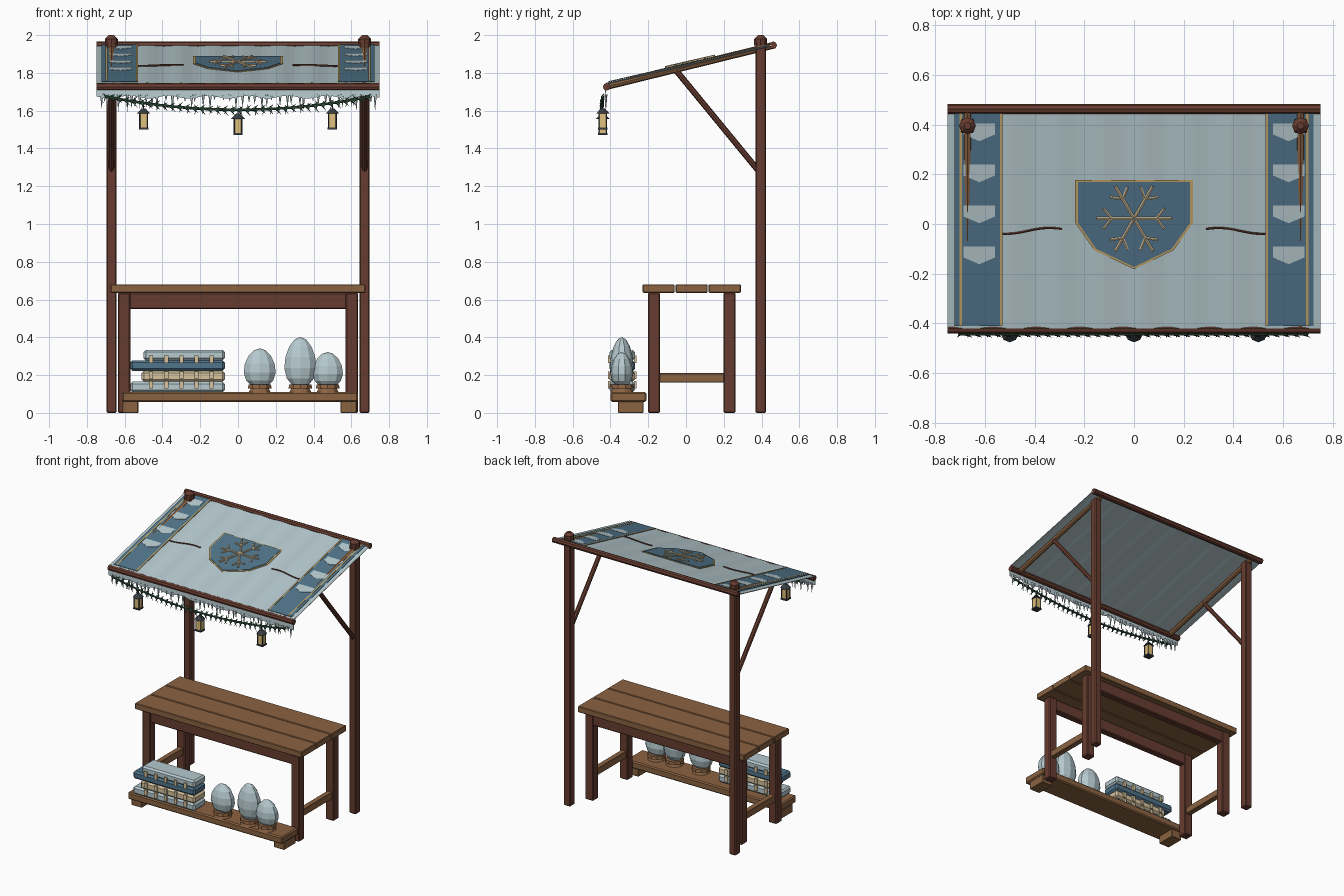
import bpy, bmesh, math, random
from mathutils import Vector, Matrix

random.seed(4)
cube = bpy.data.objects.get("Cube")
if cube:
    bpy.data.objects.remove(cube, do_unlink=True)


def material(name, code):
    rgb = [(int(code[i:i + 2], 16) / 255) ** 2.2 for i in (0, 2, 4)] + [1]
    m = bpy.data.materials.new(name)
    m.use_nodes = True
    m.diffuse_color = rgb
    m.node_tree.nodes["Principled BSDF"].inputs["Base Color"].default_value = rgb
    return m


CLOTH = material("pale cloth", "b4c8cd")
BLUE = material("blue cloth", "51748a")
GOLD = material("gold trim", "c2a468")
DARK = material("dark wood", "673f34")
WOOD = material("light wood", "8a6344")
GREEN = material("pine green", "34523f")
METAL = material("dark metal", "3a4046")
GLOW = material("lantern glow", "dfbf7c")
STRAW = material("straw", "d6c29c")
ICE = material("ice", "c6d8de")


# Shape helpers: each adds to a bmesh, finish() turns it into an object
def finish(name, bm, mat, bevel=0):
    bmesh.ops.recalc_face_normals(bm, faces=bm.faces)
    mesh = bpy.data.meshes.new(name)
    bm.to_mesh(mesh)
    bm.free()
    mesh.materials.append(mat)
    ob = bpy.data.objects.new(name, mesh)
    bpy.context.scene.collection.objects.link(ob)
    if bevel:
        mod = ob.modifiers.new("bevel", "BEVEL")
        mod.width = bevel
        mod.segments = 1
    return ob


def add_box(bm, x, y, z):
    size = [b - a for a, b in (x, y, z)]
    mid = [(a + b) / 2 for a, b in (x, y, z)]
    bmesh.ops.create_cube(bm, size=1, matrix=Matrix.Translation(mid) @ Matrix.Diagonal(size + [1]))


def box(name, x, y, z, mat, bevel=0.006):
    bm = bmesh.new()
    add_box(bm, x, y, z)
    return finish(name, bm, mat, bevel)


def add_rod(bm, a, b, r, tip=None, sides=8):
    a, b = Vector(a), Vector(b)
    d = b - a
    m = Matrix.Translation((a + b) / 2) @ d.to_track_quat("Z", "Y").to_matrix().to_4x4()
    bmesh.ops.create_cone(bm, cap_ends=True, segments=sides, radius1=r,
                          radius2=r if tip is None else tip, depth=d.length, matrix=m)


def rod(name, a, b, r, mat, tip=None, sides=8):
    bm = bmesh.new()
    add_rod(bm, a, b, r, tip, sides)
    return finish(name, bm, mat)


def slope(y):
    return 1.745 + (y + 0.42) * 0.23


def add_plate(bm, points, lift):
    # thin flat piece lying on the canopy slope
    verts = [bm.verts.new((x, y, slope(y) + lift)) for x, y in points]
    face = bm.faces.new(verts)
    out = bmesh.ops.extrude_face_region(bm, geom=[face])
    top = [v for v in out["geom"] if isinstance(v, bmesh.types.BMVert)]
    bmesh.ops.translate(bm, verts=top, vec=(0, 0, 0.003))


def plate(name, points, lift, mat):
    bm = bmesh.new()
    add_plate(bm, points, lift)
    return finish(name, bm, mat)


def rect(x0, x1, y0, y1):
    return [(x0, y0), (x1, y0), (x1, y1), (x0, y1)]


def sheet(name, steps, edge_a, edge_b, mat):
    # ruled cloth strip between two edges across the width
    bm = bmesh.new()
    xs = [-0.75 + 1.5 * i / steps for i in range(steps + 1)]
    rows = [[bm.verts.new(e(x)) for x in xs] for e in (edge_a, edge_b)]
    for i in range(steps):
        bm.faces.new((rows[0][i], rows[0][i + 1], rows[1][i + 1], rows[1][i]))
    ob = finish(name, bm, mat)
    ob.modifiers.new("thickness", "SOLIDIFY").thickness = 0.004
    return ob


# Frame: posts, caps, rafters, braces and cross beams
for s, side in ((1, "left"), (-1, "right")):
    x = 0.67 * s
    box(side + "_post", (x - 0.027, x + 0.027), (0.367, 0.423), (0, 1.96), DARK)
    cap = bmesh.new()
    add_rod(cap, (x, 0.395, 1.945), (x, 0.395, 1.98), 0.034)
    add_rod(cap, (x, 0.395, 1.98), (x, 0.395, 2.0), 0.034, 0.014)
    finish(side + "_post_cap", cap, DARK)
    rod(side + "_rafter", (x, -0.42, 1.728), (x, 0.455, 1.944), 0.018, WOOD)
    rod(side + "_brace", (x, 0.385, 1.28), (x, -0.05, 1.81), 0.016, DARK)
rod("front_beam", (-0.75, -0.42, 1.726), (0.75, -0.42, 1.726), 0.02, DARK)
rod("back_beam", (-0.75, 0.462, 1.946), (0.75, 0.462, 1.946), 0.02, DARK)


# Canopy cloth with soft folds, and the scalloped valance
def fold(x):
    return 0.003 * math.sin(x * 36)


sheet("canopy", 50, lambda x: (x, -0.42, slope(-0.42) + fold(x)),
      lambda x: (x, 0.455, slope(0.455) + fold(x)), CLOTH)
sheet("valance", 60, lambda x: (x, -0.428, 1.72),
      lambda x: (x, -0.43, 1.672 + 0.008 * math.sin(x * 30)), CLOTH)

# Side panels with trim, pennants and loose cords
for s, side in ((1, "left"), (-1, "right")):
    plate(side + "_panel", rect(0.53 * s, 0.722 * s, -0.41, 0.445), 0.004, BLUE)
    trim, flags = bmesh.new(), bmesh.new()
    for x in (0.535, 0.697):
        add_plate(trim, rect((x - 0.005) * s, (x + 0.005) * s, -0.41, 0.445), 0.006)
    for i in range(4):
        t = 0.405 - 0.165 * i
        add_plate(flags, [(0.56 * s, t), (0.685 * s, t), (0.685 * s, t - 0.045),
                          (0.622 * s, t - 0.072), (0.56 * s, t - 0.045)], 0.006)
    finish(side + "_panel_trim", trim, GOLD)
    finish(side + "_pennants", flags, CLOTH)
    cord = bmesh.new()
    path = []
    for i in range(13):
        x = 0.29 + 0.02 * i
        y = -0.028 + 0.012 * math.cos((x - 0.34) * 18)
        path.append((x * s, y, slope(y) + 0.005))
    for a, b in zip(path, path[1:]):
        add_rod(cord, a, b, 0.005, sides=6)
    finish(side + "_cord", cord, DARK)

# Shield emblem with a snowflake
outline = [(-0.237, 0.178), (0.237, 0.178), (0.237, 0.005), (0.16, -0.105),
           (0, -0.182), (-0.16, -0.105), (-0.237, 0.005)]
plate("shield_border", outline, 0.004, GOLD)
plate("shield", [(x * 0.95, y * 0.95) for x, y in outline], 0.007, BLUE)
flake = bmesh.new()


def on_shield(x, y):
    return (x, y, slope(y) + 0.013)


for k in range(6):
    ang = k * math.pi / 3
    c, n = math.cos(ang), math.sin(ang)
    add_rod(flake, on_shield(0, 0.022), on_shield(0.15 * c, 0.022 + 0.15 * n), 0.007, sides=6)
    bx, by = 0.09 * c, 0.022 + 0.09 * n
    for turn in (-0.9, 0.9):
        add_rod(flake, on_shield(bx, by), on_shield(bx + 0.052 * math.cos(ang + turn),
                by + 0.052 * math.sin(ang + turn)), 0.006, sides=6)
finish("snowflake", flake, STRAW)


# Garland with needles, and icicles
def swag(x):
    return Vector((x, -0.443, 1.605 + 0.07 * (x / 0.7) ** 2))


vine, needles, ice = bmesh.new(), bmesh.new(), bmesh.new()
N = 70
for i in range(N):
    p, q = swag(-0.7 + 1.4 * i / N), swag(-0.7 + 1.4 * (i + 1) / N)
    add_rod(vine, p, q, 0.007, sides=6)
    lean = 0.03 if i % 2 else -0.012
    for dy, dz in ((-0.014, -0.032), (0.008, 0.022)):
        add_rod(needles, p, p + Vector((lean, dy, dz + random.uniform(-0.008, 0.008))), 0.006, 0, 4)
for i in range(44):
    x = -0.73 + 1.46 * i / 43 + random.uniform(-0.01, 0.01)
    add_rod(ice, (x, -0.425, 1.685), (x, -0.425, 1.685 - random.uniform(0.03, 0.1)), 0.009, 0, 5)
finish("garland_vine", vine, GREEN)
finish("garland_needles", needles, GREEN)
finish("icicles", ice, ICE)

# Hanging lanterns
for x, z, label in ((-0.5, 1.5, "right"), (0, 1.472, "middle"), (0.5, 1.5, "left")):
    y = -0.44
    box(label + "_lantern_glass", (x - 0.019, x + 0.019), (y - 0.019, y + 0.019), (z + 0.008, z + 0.088), GLOW, 0)
    bm = bmesh.new()
    add_box(bm, (x - 0.025, x + 0.025), (y - 0.025, y + 0.025), (z, z + 0.01))
    for dx in (-0.02, 0.02):
        for dy in (-0.02, 0.02):
            add_rod(bm, (x + dx, y + dy, z), (x + dx, y + dy, z + 0.09), 0.003, sides=4)
    add_rod(bm, (x, y, z + 0.085), (x, y, z + 0.112), 0.036, 0.01, 8)
    add_rod(bm, (x, y, z + 0.11), (x, y, swag(x).z), 0.004, sides=6)
    finish(label + "_lantern_frame", bm, METAL)

# Table
for i in range(3):
    y = -0.23 + 0.175 * i
    box("table_plank", (-0.675, 0.675), (y, y + 0.17), (0.636, 0.68), WOOD, 0.004)
for y, end in ((-0.17, "front"), (0.23, "back")):
    box(end + "_apron", (-0.6, 0.6), (y - 0.025, y + 0.025), (0.55, 0.636), DARK)
    for x in (-0.603, 0.603):
        box(end + "_leg", (x - 0.033, x + 0.033), (y - 0.032, y + 0.032), (0, 0.636), DARK)
for x in (-0.603, 0.603):
    box("side_stretcher", (x - 0.02, x + 0.02), (-0.15, 0.21), (0.16, 0.21), WOOD, 0.003)

# Low display shelf
box("shelf_board", (-0.615, 0.635), (-0.4, -0.21), (0.058, 0.11), WOOD, 0.008)
for x in (-0.57, 0.585):
    box("shelf_foot", (x - 0.042, x + 0.042), (-0.36, -0.225), (0, 0.06), WOOD, 0.003)

# Folded blankets with fringe tabs
for i, (x, mat) in enumerate(((-0.57, CLOTH), (-0.51, STRAW), (-0.57, BLUE), (-0.5, CLOTH))):
    z = 0.11 + 0.056 * i
    box("blanket", (x, -0.07), (-0.405, -0.27), (z, z + 0.056), mat, 0.012)
tabs = bmesh.new()
for z in (0.15, 0.2, 0.285):
    for i in range(5):
        x = -0.46 + 0.08 * i
        for y in (-0.407, -0.268):
            add_box(tabs, (x - 0.011, x + 0.011), (y - 0.006, y + 0.006), (z - 0.02, z + 0.02))
finish("blanket_tabs", tabs, STRAW)

# Faceted eggs on turned stands
for x, height, r in ((0.115, 0.21, 0.088), (0.33, 0.27, 0.088), (0.475, 0.19, 0.084)):
    bm = bmesh.new()
    bmesh.ops.create_uvsphere(bm, u_segments=10, v_segments=7, radius=1)
    for v in bm.verts:
        taper = 1 - 0.16 * v.co.z
        v.co = (x + v.co.x * r * taper, -0.34 + v.co.y * r * 0.7 * taper,
                0.132 + height * (v.co.z + 1) / 2)
    finish("egg", bm, CLOTH)
    bm = bmesh.new()
    add_rod(bm, (x, -0.34, 0.108), (x, -0.34, 0.13), 0.062, 0.05, 10)
    add_rod(bm, (x, -0.34, 0.13), (x, -0.34, 0.15), 0.066, 0.062, 10)
    finish("egg_stand", bm, WOOD)
